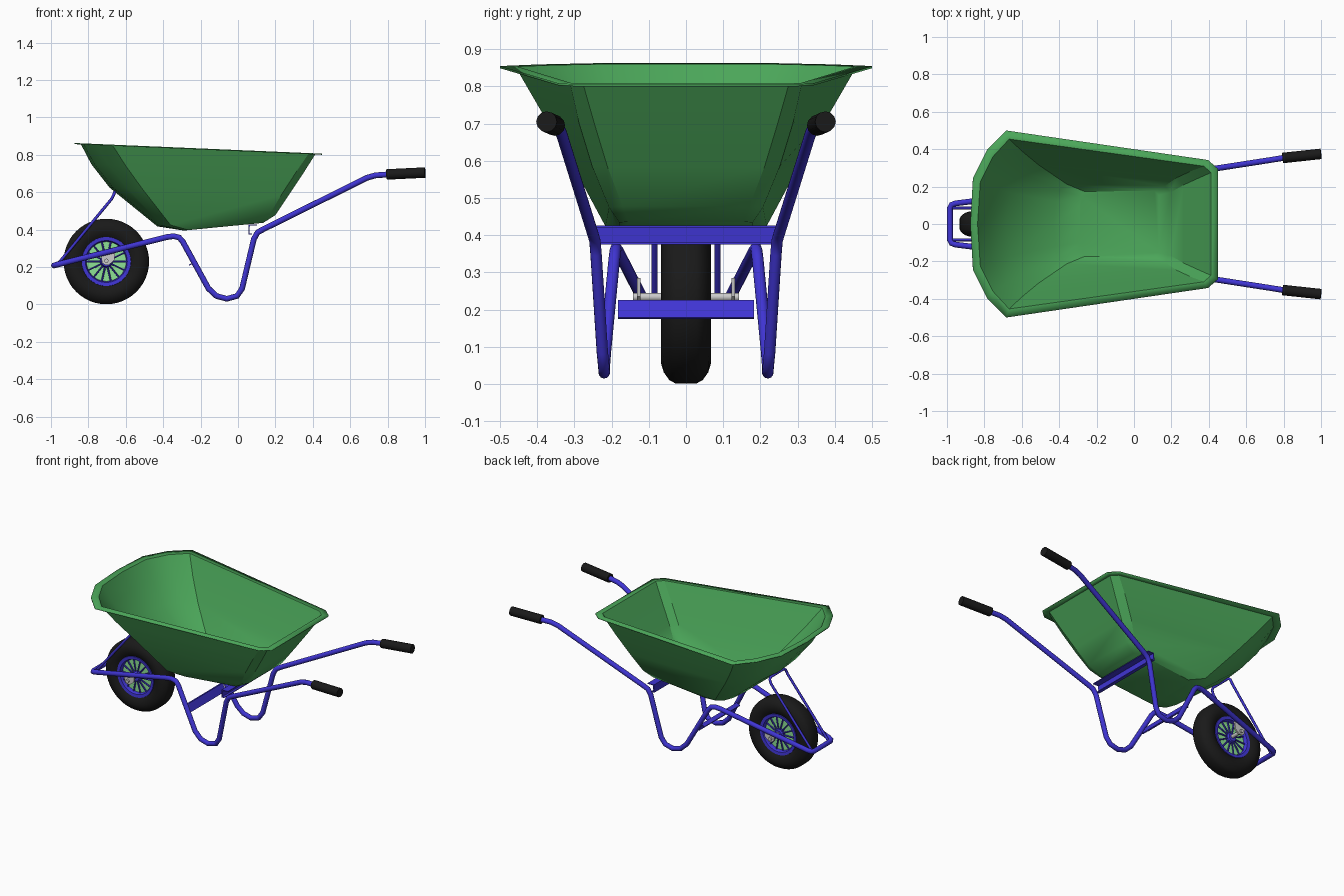
import bpy, bmesh, math
from mathutils import Vector

if "Cube" in bpy.data.objects:
    bpy.data.objects.remove(bpy.data.objects["Cube"])


def material(name, rgb):
    m = bpy.data.materials.new(name)
    m.diffuse_color = (*rgb, 1)
    m.use_nodes = True
    m.node_tree.nodes["Principled BSDF"].inputs["Base Color"].default_value = m.diffuse_color
    return m


GREEN = material("tray green", (0.07, 0.38, 0.10))
BLUE = material("frame blue", (0.05, 0.035, 0.65))
BLACK = material("rubber black", (0.01, 0.01, 0.01))
LIME = material("wheel light green", (0.27, 0.76, 0.30))


def finish(obj, mat, angle=35):
    if mat:
        obj.data.materials.append(mat)
    bpy.ops.object.select_all(action='DESELECT')
    obj.select_set(True)
    bpy.context.view_layer.objects.active = obj
    bpy.ops.object.shade_smooth_by_angle(angle=math.radians(angle))
    return obj


def from_bmesh(name, bm, mat, angle=35):
    bmesh.ops.recalc_face_normals(bm, faces=bm.faces)
    me = bpy.data.meshes.new(name)
    bm.to_mesh(me)
    bm.free()
    obj = bpy.data.objects.new(name, me)
    bpy.context.collection.objects.link(obj)
    return finish(obj, mat, angle)


def tube(name, paths, radius, mat, res=4):
    cu = bpy.data.curves.new(name, 'CURVE')
    cu.dimensions = '3D'
    cu.bevel_depth = radius
    cu.bevel_resolution = res
    cu.use_fill_caps = True
    for pts in paths:
        sp = cu.splines.new('POLY')
        sp.points.add(len(pts) - 1)
        for p, co in zip(sp.points, pts):
            p.co = (*co, 1)
    tmp = bpy.data.objects.new(name + "_curve", cu)
    bpy.context.collection.objects.link(tmp)
    dg = bpy.context.evaluated_depsgraph_get()
    me = bpy.data.meshes.new_from_object(tmp.evaluated_get(dg))
    me.name = name
    bpy.data.objects.remove(tmp)
    obj = bpy.data.objects.new(name, me)
    bpy.context.collection.objects.link(obj)
    return finish(obj, mat, 50)


def lathe(name, profile, centre, mat, n=40):
    """Spin a closed (radius, y) profile about the y axis."""
    bm = bmesh.new()
    rings = []
    for i in range(n):
        a = 2 * math.pi * i / n
        rings.append([bm.verts.new(Vector(centre) + Vector((r * math.cos(a), y, r * math.sin(a))))
                      for r, y in profile])
    m = len(profile)
    for i in range(n):
        p, q = rings[i], rings[(i + 1) % n]
        for j in range(m):
            k = (j + 1) % m
            bm.faces.new((p[j], p[k], q[k], q[j]))
    bmesh.ops.remove_doubles(bm, verts=bm.verts, dist=1e-5)
    return from_bmesh(name, bm, mat)


def prism(name, profile, y0, y1, mat):
    """Extrude a closed (x, z) profile along y."""
    bm = bmesh.new()
    f = bm.faces.new([bm.verts.new((x, y0, z)) for x, z in profile])
    ext = bmesh.ops.extrude_face_region(bm, geom=[f])
    bmesh.ops.translate(bm, vec=(0, y1 - y0, 0),
                        verts=[v for v in ext['geom'] if isinstance(v, bmesh.types.BMVert)])
    return from_bmesh(name, bm, mat)


def flip(pts):
    return [(x, -y, z) for x, y, z in pts]


# Tray: half outlines from front centre round to back corner, with front and back heights
levels = [
    ((0.860, 0.803), [(-.875, 0), (-.861, .246), (-.786, .396), (-.684, .5), (.396, .342), (.449, .295)]),
    ((0.858, 0.805), [(-.838, 0), (-.823, .225), (-.756, .36), (-.668, .455), (.375, .31), (.412, .275)]),
    ((0.752, 0.700), [(-.782, 0), (-.765, .20), (-.69, .325), (-.60, .392), (.305, .285), (.345, .245)]),
    ((0.626, 0.585), [(-.684, 0), (-.665, .17), (-.59, .27), (-.51, .318), (.23, .25), (.268, .21)]),
    ((0.420, 0.480), [(-.43, 0), (-.42, .12), (-.40, .18), (-.36, .215), (.165, .205), (.198, .17)]),
    ((0.398, 0.439), [(-.29, 0), (-.29, .10), (-.285, .15), (-.265, .175), (.11, .178), (.134, .155)]),
]
bm = bmesh.new()
rings = []
for (zf, zb), half in levels:
    xf, xb = half[0][0], half[-1][0]
    outline = half + [(x, -y) for x, y in reversed(half[1:])]
    rings.append([bm.verts.new((x, y, zf + (zb - zf) * (x - xf) / (xb - xf))) for x, y in outline])
for p, q in zip(rings, rings[1:]):
    for i in range(len(p)):
        j = (i + 1) % len(p)
        bm.faces.new((p[i], p[j], q[j], q[i]))
bm.faces.new(rings[-1])
tray = from_bmesh("tray", bm, GREEN, 32)
shell = tray.modifiers.new("thickness", 'SOLIDIFY')
shell.thickness = 0.006
shell.offset = 0

# Tubular frame: one bent pipe from handle to handle around the wheel
side = [(.98, .373, .704), (.79, .352, .694), (.735, .343, .69), (.69, .336, .677), (.135, .25, .402),
        (.105, .245, .385), (.085, .242, .35), (.022, .225, .085), (-.005, .221, .045), (-.06, .22, .03),
        (-.115, .22, .045), (-.158, .217, .085), (-.295, .193, .335), (-.315, .19, .358),
        (-.345, .188, .365), (-.38, .184, .36), (-.955, .11, .216), (-.975, .103, .211), (-.984, .085, .208)]
tube("frame", [side + flip(side)[::-1]], 0.0155, BLUE)

# Handle grips
grip = [(.795, .353, .695), (1.0, .375, .705)]
tube("handle_grips", [grip, flip(grip)], 0.028, BLACK)

# Front tray brace: thin bent rod
brace = [(-.972, .085, .205), (-.675, .085, .565), (-.663, .082, .59), (-.66, .07, .6)]
tube("tray_brace", [brace + flip(brace)[::-1]], 0.008, BLUE, 2)

# Cross members
prism("rear_crossbar", [(.055, .375), (.075, .375), (.075, .38), (.061, .38), (.063, .421),
                        (.102, .421), (.102, .426), (.057, .426)], -.25, .25, BLUE)
prism("leg_crossbar", [(-.222, .175), (-.215, .178), (-.238, .225), (-.262, .213),
                       (-.26, .207), (-.241, .217)], -.183, .183, BLUE)

# Wheel
C = (-.704, 0, .2295)
half = [(.124, .046), (.145, .060), (.175, .067), (.198, .060), (.219, .045), (.2285, .028)]
lathe("tyre", half + [(r, -y) for r, y in reversed(half)], C, BLACK, 48)
half = [(.106, .040), (.112, .054), (.131, .056), (.133, .045)]
lathe("wheel_rim", half + [(r, -y) for r, y in reversed(half)], C, BLUE)
lathe("wheel_disc", [(.02, -.030), (.110, -.030), (.110, .030), (.02, .030)], C, LIME)
lathe("wheel_hub", [(.008, -.055), (.026, -.055), (.034, -.04), (.034, .04), (.026, .055), (.008, .055)], C, BLUE, 24)
spokes = []
for i in range(14):
    a = 2 * math.pi * i / 14
    for s in (-1, 1):
        spokes.append([(C[0] + r * math.cos(a), s * y, C[2] + r * math.sin(a))
                       for r, y in ((.025, .042), (.112, .036))])
tube("wheel_spokes", spokes, 0.005, BLUE, 1)

# Axle and its hanging brackets
tube("axle", [[(C[0], -.142, C[2] + .004), (C[0], .142, C[2] + .004)]], 0.0115, None)
for s, label in ((-1, "right"), (1, "left")):
    prism("axle_bracket_" + label, [(-.726, .222), (-.712, .212), (-.69, .212), (-.662, .235),
                                    (-.655, .285), (-.735, .268)], s * .122, s * .132, None)
